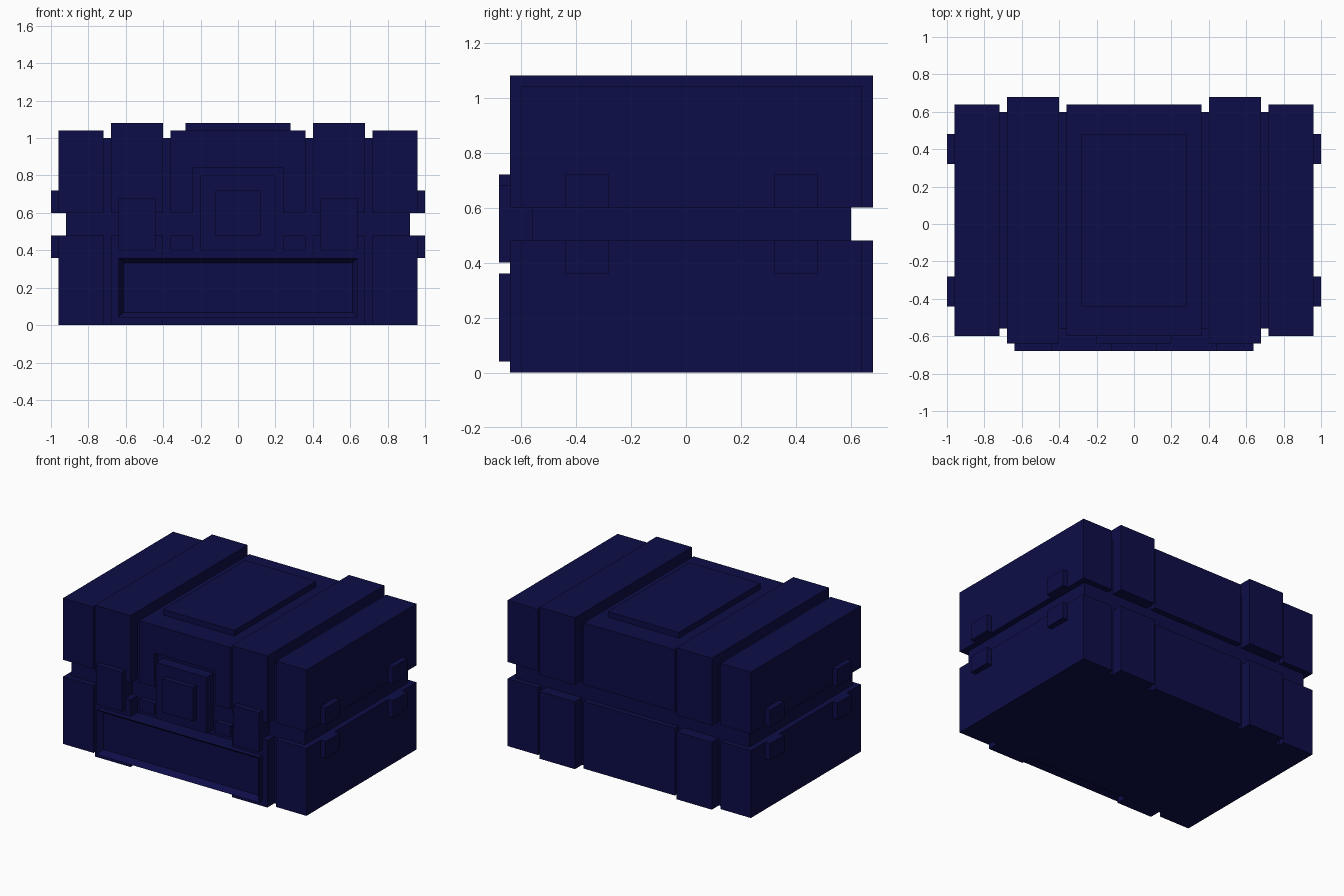
import bpy, bmesh
from mathutils import Vector

cube = bpy.data.objects.get("Cube")
if cube:
    bpy.data.objects.remove(cube, do_unlink=True)

# Single dark navy finish
navy = bpy.data.materials.new("dark_navy")
navy.use_nodes = True
NAVY = (0.004, 0.004, 0.065, 1.0)
navy.diffuse_color = NAVY
bsdf = next(n for n in navy.node_tree.nodes if n.type == 'BSDF_PRINCIPLED')
bsdf.inputs["Base Color"].default_value = NAVY
bsdf.inputs["Roughness"].default_value = 0.6


def add_box(name, x, y, z, recess=0.0):
    """Box from (min, max) pairs; recess sinks a panel into its front face."""
    bm = bmesh.new()
    bmesh.ops.create_cube(bm, size=1)
    for v in bm.verts:
        v.co = Vector([(a + b) / 2 + c * (b - a) for (a, b), c in zip((x, y, z), v.co)])
    if recess:
        bm.normal_update()
        front = [f for f in bm.faces if f.normal.y < -0.9]
        bmesh.ops.inset_region(bm, faces=front, thickness=recess)
        bmesh.ops.translate(bm, verts=front[0].verts, vec=(0, recess, 0))
    mesh = bpy.data.meshes.new(name)
    bm.to_mesh(mesh)
    bm.free()
    mesh.materials.append(navy)
    obj = bpy.data.objects.new(name, mesh)
    bpy.context.scene.collection.objects.link(obj)
    return obj


def add_pair(name, x, y, z):
    """The same box on the left (+x) and the right (-x)."""
    add_box("left_" + name, x, y, z)
    add_box("right_" + name, (-x[1], -x[0]), y, z)


# Columns across the case: name, x range, y range, top of lid
columns = [
    ("end", (0.72, 0.96), (-0.60, 0.64), 1.04),
    ("outer_groove", (0.68, 0.72), (-0.56, 0.60), 1.00),
    ("strap", (0.40, 0.68), (-0.64, 0.68), 1.08),
    ("inner_groove", (0.36, 0.40), (-0.56, 0.60), 1.00),
    ("lid_shoulder", (0.24, 0.36), (-0.60, 0.64), 1.04),
]
for name, x, y, top in columns:
    add_pair("lid_" + name if "lid" not in name else name, x, y, (0.60, top))
    if name != "lid_shoulder":
        add_pair("body_" + name, x, y, (0.0, 0.48))

# Middle of the body, with small blocks beside the lock
add_box("body_middle", (-0.36, 0.36), (-0.56, 0.64), (0.0, 0.48))
add_pair("body_shoulder", (0.24, 0.36), (-0.60, -0.56), (0.40, 0.48))

# Middle of the lid, notched around the lock, with a raised top plate
add_box("lid_middle_lower", (-0.24, 0.24), (-0.56, 0.64), (0.60, 0.84))
add_box("lid_middle_upper", (-0.24, 0.24), (-0.60, 0.64), (0.84, 1.04))
add_box("top_plate", (-0.28, 0.28), (-0.44, 0.48), (1.04, 1.08))

# Recessed rims where body and lid meet
add_box("body_rim", (-0.92, 0.92), (-0.56, 0.60), (0.48, 0.56))
add_box("lid_rim", (-0.92, 0.92), (-0.56, 0.60), (0.56, 0.60))

# Front panel, latches and lock
add_box("front_panel", (-0.64, 0.64), (-0.68, -0.56), (0.04, 0.36), recess=0.04)
add_pair("front_latch", (0.44, 0.64), (-0.68, -0.56), (0.40, 0.68))
add_box("lock_plate", (-0.20, 0.20), (-0.64, -0.56), (0.40, 0.80))
add_box("lock_block", (-0.12, 0.12), (-0.68, -0.64), (0.48, 0.72))

# Small lugs on both ends, above and below the seam
for place, y in (("front", (-0.44, -0.28)), ("back", (0.32, 0.48))):
    for level, z in (("lower", (0.36, 0.48)), ("upper", (0.60, 0.72))):
        add_pair(f"{place}_{level}_lug", (0.96, 1.00), y, z)
